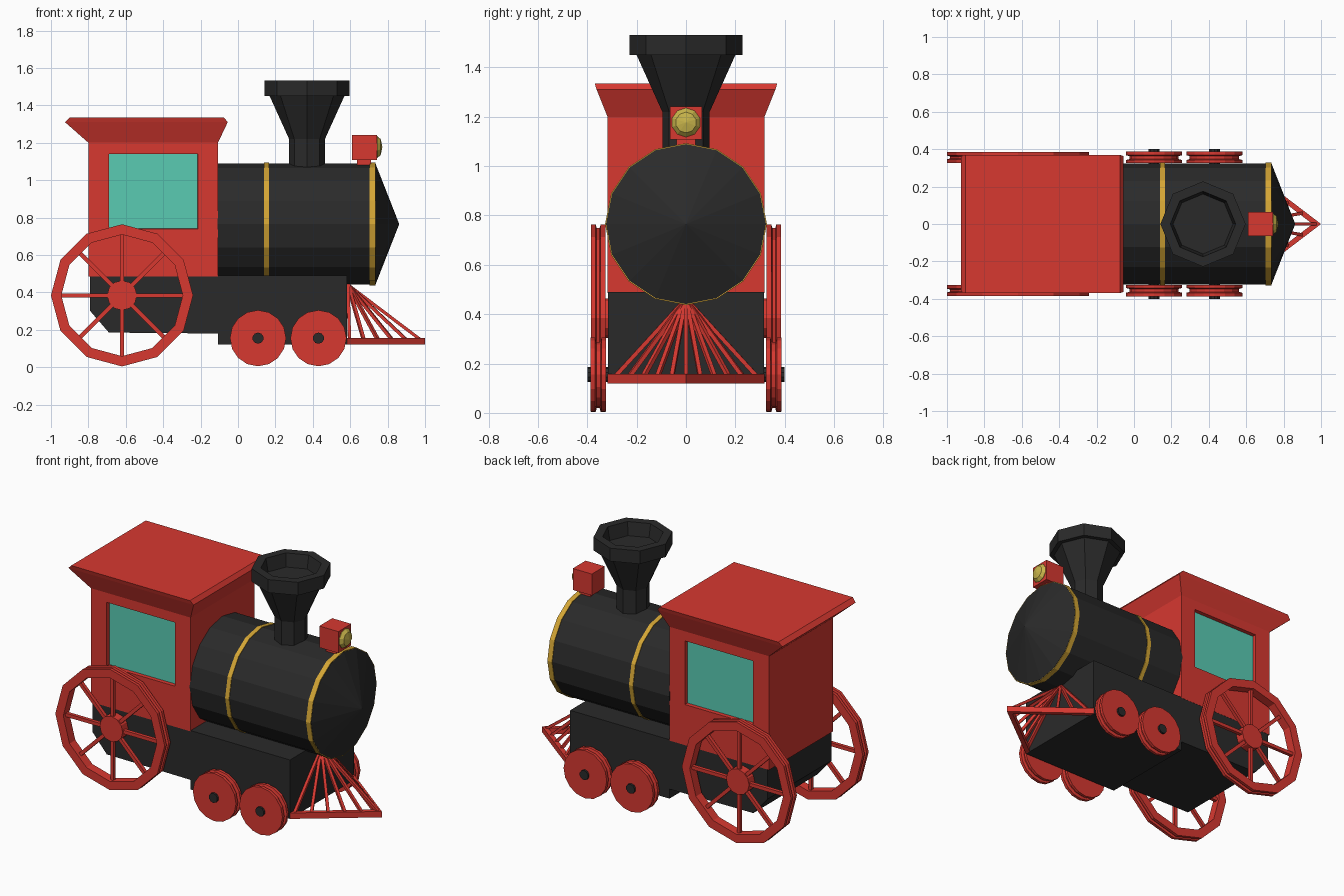
import bpy, bmesh, math
from mathutils import Vector, Matrix

if "Cube" in bpy.data.objects:
    bpy.data.objects.remove(bpy.data.objects["Cube"])


def material(name, rgb):
    m = bpy.data.materials.new(name)
    m.diffuse_color = (*rgb, 1)
    m.use_nodes = True
    m.node_tree.nodes["Principled BSDF"].inputs["Base Color"].default_value = m.diffuse_color
    return m


RED = material("red", (0.68, 0.04, 0.03))
DARK = material("dark", (0.023, 0.023, 0.023))
GOLD = material("gold", (0.66, 0.38, 0.035))
LAMP = material("lamp_yellow", (0.58, 0.46, 0.07))
TEAL = material("teal", (0.1, 0.6, 0.45))


def finish(name, bm, *mats, mirror=False):
    bmesh.ops.remove_doubles(bm, verts=bm.verts, dist=1e-5)
    bmesh.ops.recalc_face_normals(bm, faces=bm.faces)
    me = bpy.data.meshes.new(name)
    bm.to_mesh(me)
    bm.free()
    for m in mats:
        me.materials.append(m)
    ob = bpy.data.objects.new(name, me)
    bpy.context.collection.objects.link(ob)
    if mirror:
        mod = ob.modifiers.new("Mirror", 'MIRROR')
        mod.use_axis = (False, True, False)
        mod.use_mirror_merge = False
    return ob


def add_box(bm, lo, hi):
    lo, hi = Vector(lo), Vector(hi)
    mat = Matrix.Translation((lo + hi) / 2) @ Matrix.Diagonal((*(hi - lo), 1))
    return bmesh.ops.create_cube(bm, size=1, matrix=mat)["verts"]


def add_strut(bm, p, q, w, d):
    p, q = Vector(p), Vector(q)
    v = q - p
    mat = (Matrix.Translation((p + q) / 2) @ v.to_track_quat('Z', 'Y').to_matrix().to_4x4()
           @ Matrix.Diagonal((w, d, v.length, 1)))
    bmesh.ops.create_cube(bm, size=1, matrix=mat)


def add_lathe(bm, profile, axis, centre, n, closed=False):
    """Spin (radius, height) points about an axis through centre."""
    rings = []
    for i in range(n):
        a = 2 * math.pi * i / n
        ring = []
        for r, h in profile:
            s, c = r * math.sin(a), r * math.cos(a)
            off = {'x': (h, s, c), 'y': (s, h, c), 'z': (s, c, h)}[axis]
            ring.append(bm.verts.new(Vector(centre) + Vector(off)))
        rings.append(ring)
    k = len(profile)
    for i in range(n):
        a, b = rings[i], rings[(i + 1) % n]
        for j in range(k if closed else k - 1):
            j2 = (j + 1) % k
            bm.faces.new((a[j], a[j2], b[j2], b[j]))


def lathe(name, profile, axis, centre, n, mat, closed=False):
    bm = bmesh.new()
    add_lathe(bm, profile, axis, centre, n, closed)
    return finish(name, bm, mat)


# Chassis: side profile extruded across the width
bm = bmesh.new()
side = [(-0.79, 0.49), (-0.79, 0.30), (-0.69, 0.185), (-0.107, 0.18),
        (-0.107, 0.12), (0.583, 0.12), (0.583, 0.49)]
face = bm.faces.new([bm.verts.new((x, -0.317, z)) for x, z in side])
new = bmesh.ops.extrude_face_region(bm, geom=[face], use_keep_orig=True)["geom"]
bmesh.ops.translate(bm, vec=(0, 0.634, 0),
                    verts=[v for v in new if isinstance(v, bmesh.types.BMVert)])
finish("chassis", bm, DARK)

# Cab with recessed windows on both sides
bm = bmesh.new()
add_box(bm, (-0.80, -0.318, 0.485), (-0.107, 0.318, 1.2))
bm.normal_update()
for f in [f for f in bm.faces if abs(f.normal.y) > 0.9]:
    bmesh.ops.inset_individual(bm, faces=[f], thickness=0.1)
    c = f.calc_center_median()
    for v in f.verts:
        v.co.x = -0.69 if v.co.x < c.x else -0.215
        v.co.z = 0.74 if v.co.z < c.z else 1.14
    bm.normal_update()
    sign = 1 if f.normal.y > 0 else -1
    bmesh.ops.inset_individual(bm, faces=[f], thickness=0.001)
    for v in f.verts:
        v.co.y = sign * 0.293
    f.material_index = 1
finish("cab", bm, RED, TEAL)

# Flared roof stacked from rectangles
bm = bmesh.new()
loops = []
for x0, x1, y, z in [(-0.80, -0.107, 0.318, 1.2), (-0.925, -0.055, 0.362, 1.31),
                     (-0.90, -0.075, 0.37, 1.335)]:
    loops.append([bm.verts.new(p) for p in
                  ((x0, -y, z), (x1, -y, z), (x1, y, z), (x0, y, z))])
for a, b in zip(loops, loops[1:]):
    for i in range(4):
        bm.faces.new((a[i], a[(i + 1) % 4], b[(i + 1) % 4], b[i]))
bm.faces.new(loops[0])
bm.faces.new(loops[-1])
finish("roof", bm, RED)

# Boiler with conical nose, and its bands
mid = (0, 0, 0.765)
lathe("boiler", [(0, -0.11), (0.324, -0.11), (0.324, 0.735), (0, 0.862)], 'x', mid, 16, DARK)
for name, x0, x1 in [("rear_band", 0.14, 0.167), ("front_band", 0.702, 0.734)]:
    lathe(name, [(0.31, x0), (0.328, x0), (0.328, x1), (0.31, x1)], 'x', mid, 16, GOLD, True)

# Chimney: octagonal flare with hollow cap
lathe("chimney", [(0, 1.05), (0.096, 1.05), (0.096, 1.22), (0.2, 1.45), (0.228, 1.45),
                  (0.228, 1.532), (0.175, 1.532), (0.16, 1.45), (0, 1.45)],
      'z', (0.369, 0, 0), 8, DARK)

# Headlamp
bm = bmesh.new()
add_box(bm, (0.61, -0.064, 1.107), (0.742, 0.064, 1.242))
add_box(bm, (0.637, -0.038, 1.06), (0.712, 0.038, 1.108))
finish("lamp_housing", bm, RED)
lathe("lamp_globe", [(0, 0.72), (0.059, 0.725), (0.059, 0.745), (0.042, 0.763), (0, 0.772)],
      'x', (0, 0, 1.177), 10, LAMP)

# Large spoked rear wheels with grooved rims
bm = bmesh.new()
hub = Vector((-0.62, 0, 0.384))
add_lathe(bm, [(0.325, 0.327), (0.38, 0.327), (0.38, 0.346), (0.365, 0.35), (0.365, 0.362),
               (0.38, 0.366), (0.38, 0.385), (0.325, 0.385)], 'y', hub, 12, True)
add_lathe(bm, [(0, 0.315), (0.08, 0.315), (0.08, 0.373), (0, 0.373)], 'y', hub, 12)
for i in range(8):
    a = i * math.pi / 4
    d = Vector((math.sin(a), 0, math.cos(a)))
    o = hub + Vector((0, 0.355, 0))
    add_strut(bm, o + d * 0.06, o + d * 0.335, 0.022, 0.022)
finish("rear_wheels", bm, RED, mirror=True)

# Small front wheels and axle ends
bm, bm2 = bmesh.new(), bmesh.new()
for x in (0.107, 0.43):
    c = (x, 0, 0.155)
    add_lathe(bm, [(0, 0.325), (0.15, 0.325), (0.15, 0.342), (0.132, 0.347), (0.132, 0.363),
                   (0.15, 0.368), (0.15, 0.387), (0, 0.387)], 'y', c, 16)
    add_lathe(bm2, [(0, 0.3), (0.03, 0.3), (0.03, 0.4), (0, 0.4)], 'y', c, 10)
finish("front_wheels", bm, RED, mirror=True)
finish("axle_ends", bm2, DARK, mirror=True)

# Cowcatcher: V-shaped frame with fanned bars
bm = bmesh.new()
for s in (-1, 1):
    outline = [(0.583, 0.318), (1.0, 0), (0.955, 0), (0.583, 0.283)]
    lo, hi = ([bm.verts.new((x, s * y, z)) for x, y in outline] for z in (0.12, 0.157))
    bm.faces.new(lo)
    bm.faces.new(hi)
    for i in (0, 2, 3):
        j = (i + 1) % 4
        bm.faces.new((lo[i], lo[j], hi[j], hi[i]))
finish("cowcatcher_frame", bm, RED)
bm = bmesh.new()
for k in range(-5, 6):
    y = k * 0.058
    x = 0.978 - abs(y) * 0.395 / 0.30
    add_strut(bm, (0.588, k * 0.004, 0.44), (x, y, 0.145), 0.017, 0.017)
finish("cowcatcher_bars", bm, RED)
